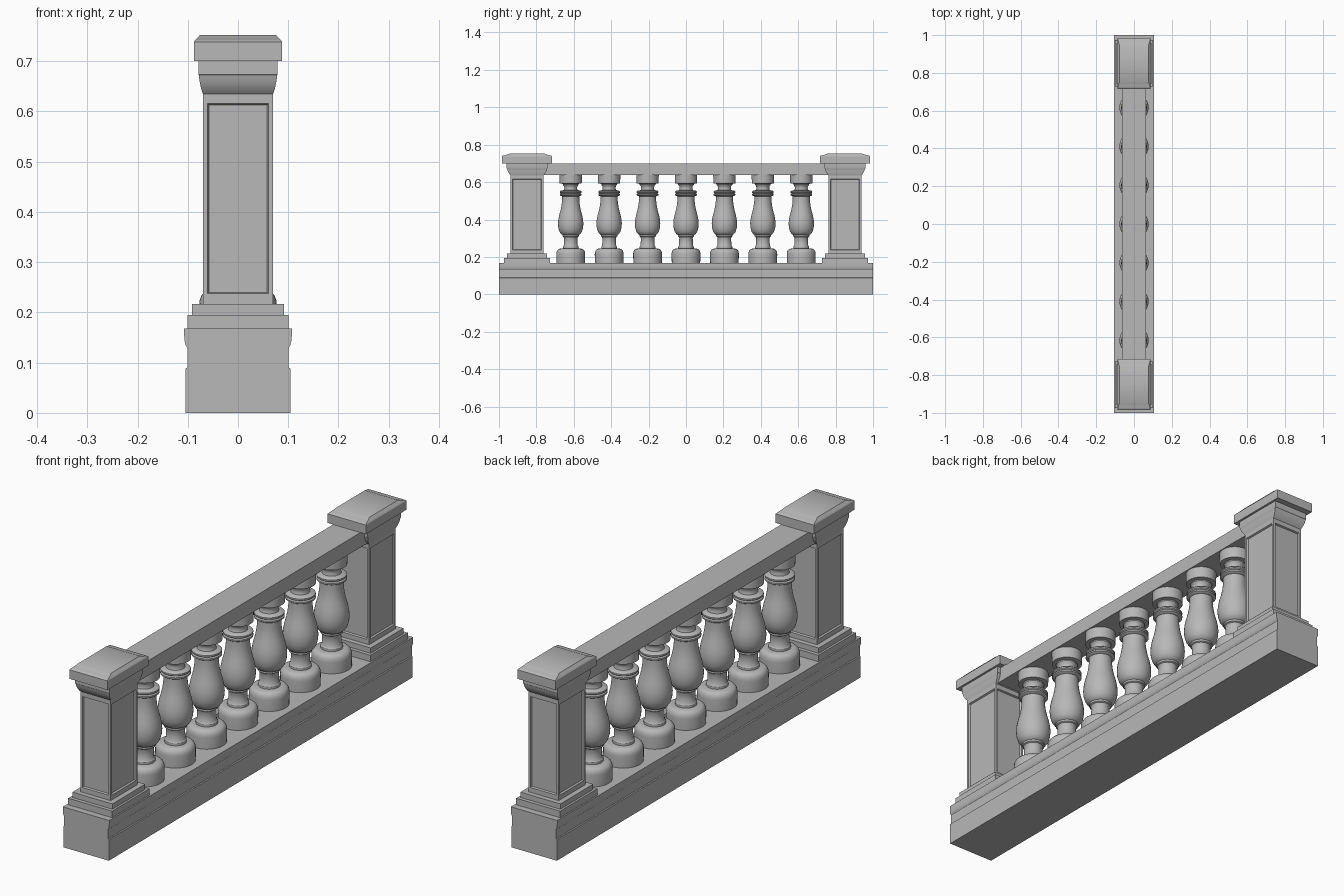
import bpy, bmesh, math

cube = bpy.data.objects.get("Cube")
if cube:
    bpy.data.objects.remove(cube, do_unlink=True)

stone = bpy.data.materials.new("grey_stone")
stone.use_nodes = True
GREY = (0.48, 0.48, 0.48, 1)
stone.diffuse_color = GREY
stone.node_tree.nodes["Principled BSDF"].inputs["Base Color"].default_value = GREY


def finish(bm, name, angle=30):
    """Turn a bmesh into stone mesh data, smooth except at sharp edges."""
    bmesh.ops.recalc_face_normals(bm, faces=bm.faces)
    mesh = bpy.data.meshes.new(name)
    bm.to_mesh(mesh)
    bm.free()
    mesh.materials.append(stone)
    mesh.shade_smooth()
    mesh.set_sharp_from_angle(angle=math.radians(angle))
    return mesh


def place(mesh, name, y=0):
    obj = bpy.data.objects.new(name, mesh)
    obj.location.y = y
    bpy.context.collection.objects.link(obj)
    return obj


def loft(bm, rings):
    """Skin a list of equal-length point rings and cap both ends."""
    loops = [[bm.verts.new(p) for p in ring] for ring in rings]
    n = len(loops[0])
    for low, high in zip(loops, loops[1:]):
        for i in range(n):
            j = (i + 1) % n
            bm.faces.new((low[i], low[j], high[j], high[i]))
    bm.faces.new(loops[0][::-1])
    bm.faces.new(loops[-1])


def stepped_block(name, rows):
    """Rectangular moulding from rows of (half x, half y, z)."""
    bm = bmesh.new()
    loft(bm, [[(-x, -y, z), (x, -y, z), (x, y, z), (-x, y, z)] for x, y, z in rows])
    return finish(bm, name)


def lathe(name, profile, sides=32):
    """Turned part from (radius, z) points."""
    bm = bmesh.new()
    turn = [math.tau * i / sides for i in range(sides)]
    loft(bm, [[(r * math.cos(a), r * math.sin(a), z) for a in turn] for r, z in profile])
    return finish(bm, name, 35)


def panelled_shaft(name, hx, hy, z0, z1):
    """Post shaft with a sunk panel on each side."""
    bm = bmesh.new()
    loft(bm, [[(-hx, -hy, z), (hx, -hy, z), (hx, hy, z), (-hx, hy, z)] for z in (z0, z1)])
    bm.normal_update()
    sides = [f for f in bm.faces if abs(f.normal.z) < 0.5]
    bmesh.ops.inset_individual(bm, faces=sides, thickness=0.013)
    middle = (z0 + z1) / 2
    for v in {v for f in sides for v in f.verts}:
        v.co.z += 0.012 if v.co.z < middle else -0.012
    bm.normal_update()
    bmesh.ops.inset_individual(bm, faces=sides, thickness=0.004, depth=-0.007)
    return finish(bm, name)


# Long moulded base, extruded along y
half = [(0.105, 0), (0.105, 0.088), (0.101, 0.09), (0.101, 0.13), (0.104, 0.134),
        (0.106, 0.142), (0.107, 0.152), (0.107, 0.168)]
outline = half + [(-x, z) for x, z in reversed(half)]
bm = bmesh.new()
loft(bm, [[(x, y, z) for x, z in outline] for y in (-1, 1)])
place(finish(bm, "base"), "base")

# Handrail between the posts
place(stepped_block("handrail", [(0.063, 0.77, 0.638), (0.063, 0.77, 0.7)]), "handrail")

# End posts
plinth = stepped_block("post_plinth", [
    (0.101, 0.123, 0.166), (0.101, 0.123, 0.195),
    (0.092, 0.108, 0.195), (0.092, 0.108, 0.217)])
shaft = panelled_shaft("post_shaft", 0.07, 0.0875, 0.216, 0.637)
capital = stepped_block("post_capital", [
    (0.07, 0.0875, 0.635), (0.072, 0.093, 0.641), (0.0745, 0.099, 0.65),
    (0.0765, 0.104, 0.66), (0.078, 0.107, 0.672), (0.079, 0.109, 0.674),
    (0.079, 0.109, 0.701)])
cap = stepped_block("post_cap", [
    (0.088, 0.134, 0.7), (0.088, 0.134, 0.738), (0.086, 0.13, 0.741),
    (0.084, 0.123, 0.743), (0.082, 0.113, 0.745), (0.079, 0.103, 0.748),
    (0.076, 0.094, 0.752)])
for end, y in (("front", -0.85), ("back", 0.85)):
    for mesh in (plinth, shaft, capital, cap):
        place(mesh, f"{end}_{mesh.name}", y)

# Row of turned balusters
baluster = lathe("baluster", [
    (0.076, 0.166), (0.077, 0.215), (0.076, 0.226), (0.072, 0.235), (0.066, 0.241),
    (0.058, 0.244), (0.042, 0.245), (0.042, 0.255), (0.037, 0.262), (0.036, 0.3),
    (0.039, 0.307), (0.044, 0.31), (0.044, 0.318), (0.051, 0.322), (0.06, 0.335),
    (0.066, 0.355), (0.068, 0.378), (0.066, 0.4), (0.061, 0.425), (0.054, 0.45),
    (0.049, 0.475), (0.046, 0.5), (0.046, 0.524), (0.052, 0.526), (0.058, 0.53),
    (0.058, 0.536), (0.053, 0.54), (0.058, 0.544), (0.058, 0.55), (0.052, 0.555),
    (0.037, 0.557), (0.034, 0.568), (0.036, 0.578), (0.042, 0.586), (0.042, 0.591),
    (0.059, 0.592), (0.06, 0.64)])
for i in range(7):
    place(baluster, f"baluster_{i + 1}", (i - 3) * 0.2055)
